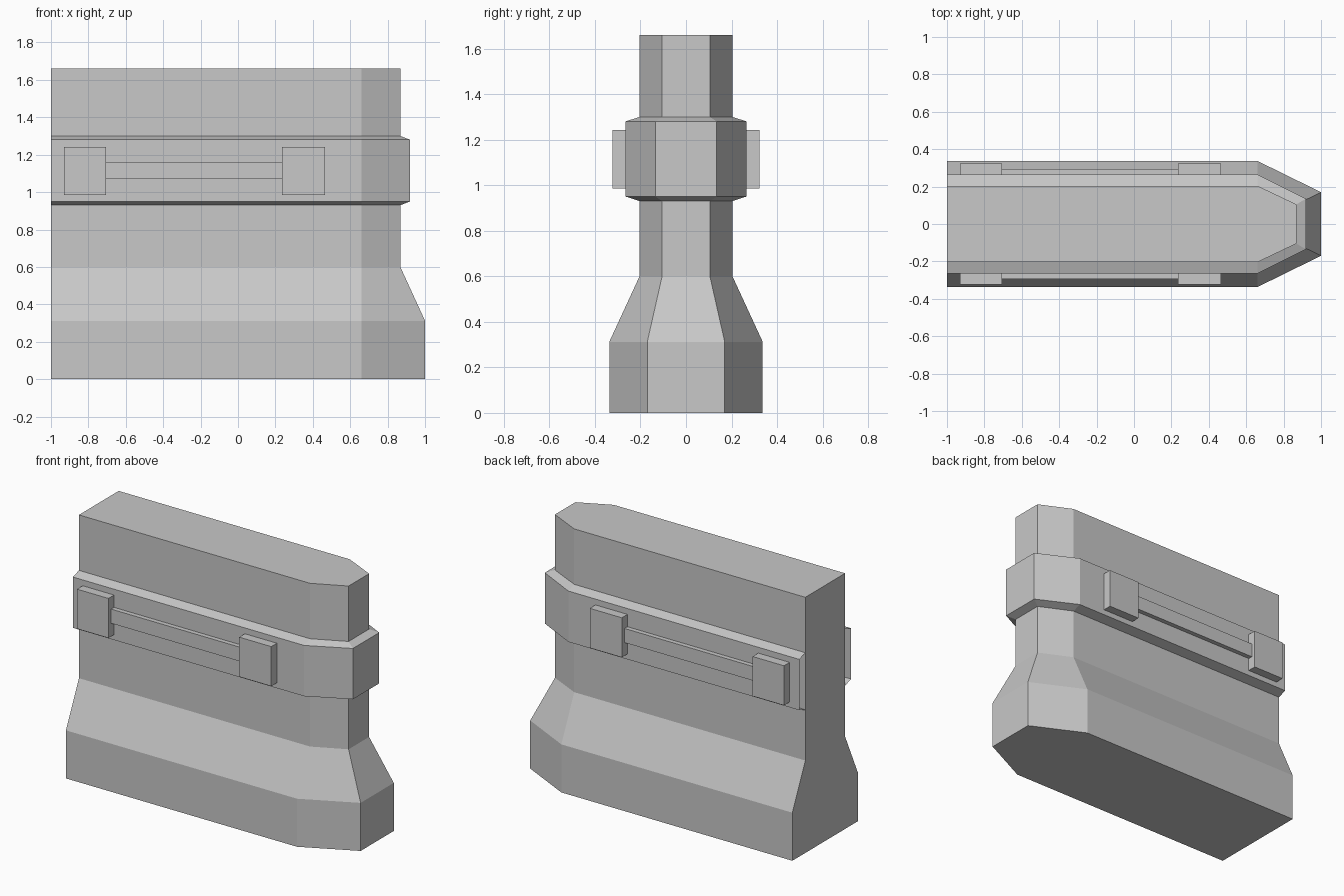
import bpy
import bmesh

cube = bpy.data.objects.get("Cube")
if cube:
    bpy.data.objects.remove(cube, do_unlink=True)

GREY = (0.58, 0.58, 0.58, 1.0)
concrete = bpy.data.materials.new("concrete grey")
concrete.use_nodes = True
concrete.diffuse_color = GREY
concrete.node_tree.nodes["Principled BSDF"].inputs["Base Color"].default_value = GREY

END_X, CHAMFER_X = -1.0, 0.66


def finish(name, bm):
    mesh = bpy.data.meshes.new(name)
    bm.to_mesh(mesh)
    bm.free()
    mesh.materials.append(concrete)
    obj = bpy.data.objects.new(name, mesh)
    bpy.context.collection.objects.link(obj)
    return obj


def loft(name, levels, solid):
    """Stack chamfered outlines given as (z, half width, nose x, nose half width)."""
    bm = bmesh.new()
    rings = []
    for z, half, nose, tip in levels:
        right_side = [(END_X, -half), (CHAMFER_X, -half), (nose, -tip)]
        outline = right_side + [(x, -y) for x, y in reversed(right_side)]
        rings.append([bm.verts.new((x, y, z)) for x, y in outline])
    for low, high in zip(rings, rings[1:]):
        for i in range(6 if solid else 5):
            j = (i + 1) % 6
            bm.faces.new((low[i], low[j], high[j], high[i]))
    if solid:
        bm.faces.new(reversed(rings[0]))
        bm.faces.new(rings[-1])
    return finish(name, bm)


def mirrored_box(name, x0, x1, y0, y1, z0, z1):
    """Box on the front face, mirrored to the back."""
    bm = bmesh.new()
    bmesh.ops.create_cube(bm, size=1)
    bmesh.ops.scale(bm, vec=(x1 - x0, y1 - y0, z1 - z0), verts=bm.verts)
    bmesh.ops.translate(bm, vec=((x0 + x1) / 2, (y0 + y1) / 2, (z0 + z1) / 2), verts=bm.verts)
    obj = finish(name, bm)
    mirror = obj.modifiers.new("both sides", "MIRROR")
    mirror.use_axis = (False, True, False)
    return obj


# Barrier wall with flared foot
FOOT = (0.337, 1.0, 0.17)
STEM = (0.204, 0.868, 0.105)
BAND = (0.265, 0.92, 0.135)
loft("barrier_wall", [(0, *FOOT), (0.312, *FOOT), (0.6, *STEM), (1.66, *STEM)], True)

# Raised band, an open-ended shell around the wall
loft("raised_band", [(0.93, *STEM), (0.95, *BAND), (1.28, *BAND), (1.3, *STEM)], False)

# Pads and the rail between them
mirrored_box("outer_pad", -0.93, -0.705, -0.323, -0.26, 0.985, 1.242)
mirrored_box("inner_pad", 0.235, 0.465, -0.323, -0.26, 0.985, 1.242)
mirrored_box("side_rail", -0.705, 0.235, -0.295, -0.26, 1.07, 1.162)
